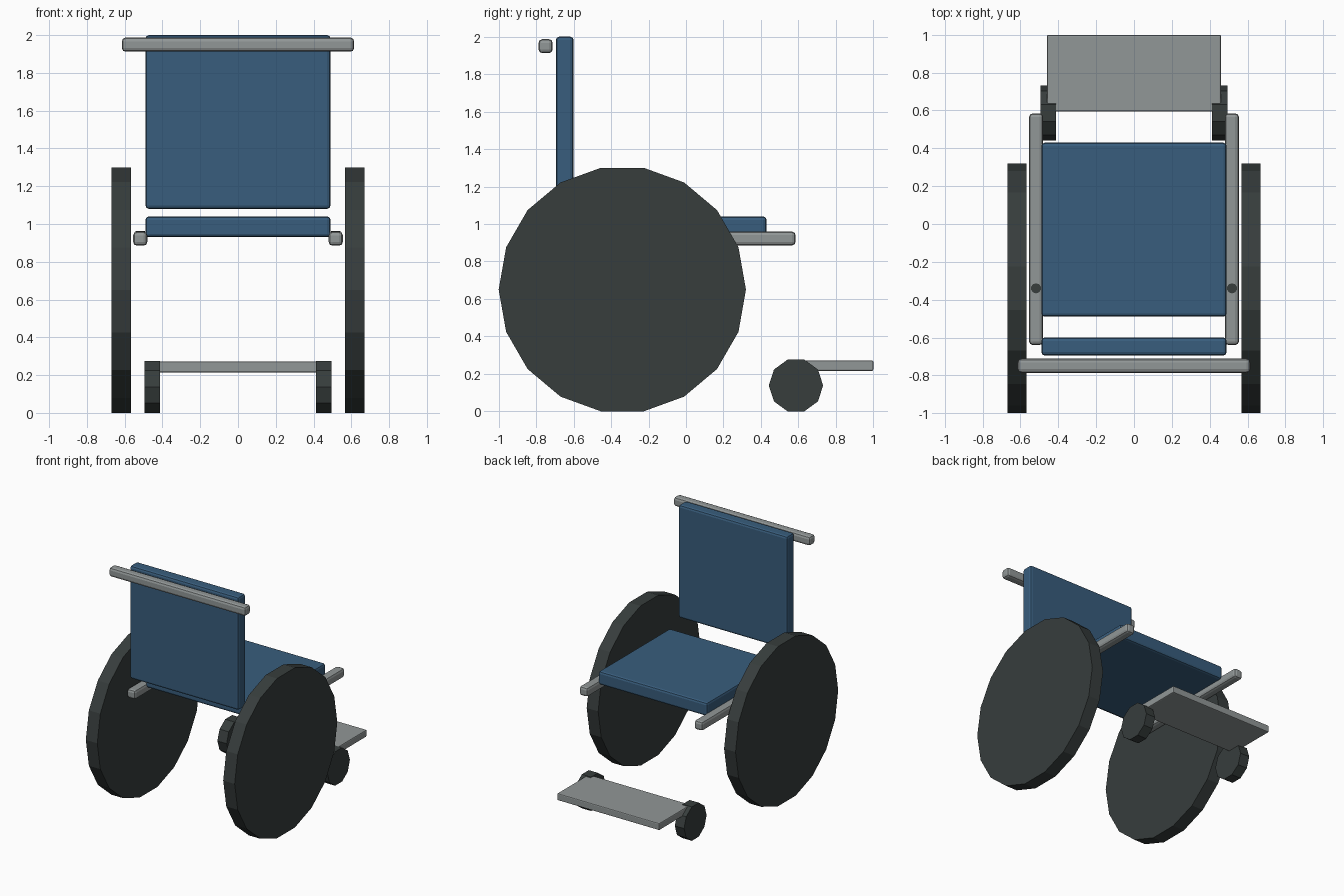
import bpy, bmesh, math
from mathutils import Matrix, Vector

if "Cube" in bpy.data.objects:
    bpy.data.objects.remove(bpy.data.objects["Cube"])


def material(name, rgb):
    m = bpy.data.materials.new(name)
    m.diffuse_color = (*rgb, 1)
    m.use_nodes = True
    m.node_tree.nodes["Principled BSDF"].inputs["Base Color"].default_value = m.diffuse_color
    return m


blue = material("blue_fabric", (0.040, 0.110, 0.205))
grey = material("grey_metal", (0.285, 0.310, 0.310))
dark = material("dark_rubber", (0.038, 0.047, 0.046))


def finish(name, bm, mat):
    me = bpy.data.meshes.new(name)
    bmesh.ops.recalc_face_normals(bm, faces=bm.faces)
    bm.to_mesh(me)
    bm.free()
    me.materials.append(mat)
    ob = bpy.data.objects.new(name, me)
    bpy.context.collection.objects.link(ob)
    return ob


def box(name, lo, hi, mat, bevel):
    """Box between two corners with rounded edges."""
    lo, hi = Vector(lo), Vector(hi)
    bm = bmesh.new()
    bmesh.ops.create_cube(bm, size=1, matrix=Matrix.Translation((lo + hi) / 2)
                          @ Matrix.Diagonal((*(hi - lo), 1)))
    bmesh.ops.bevel(bm, geom=bm.edges[:], offset=bevel, segments=2,
                    profile=0.5, affect='EDGES')
    return finish(name, bm, mat)


def wheel(name, x0, x1, y, z, r, sides, mat):
    """Faceted disc across x, with one corner pointing to +y."""
    bm = bmesh.new()
    ring = [bm.verts.new((x0, y + r * math.cos(a), z + r * math.sin(a)))
            for a in (2 * math.pi * i / sides for i in range(sides))]
    face = bm.faces.new(ring)
    ext = bmesh.ops.extrude_face_region(bm, geom=[face], use_keep_orig=True)
    moved = [v for v in ext["geom"] if isinstance(v, bmesh.types.BMVert)]
    bmesh.ops.translate(bm, verts=moved, vec=(x1 - x0, 0, 0))
    return finish(name, bm, mat)


# Fabric panels
box("seat", (-0.49, -0.49, 0.93), (0.49, 0.43, 1.04), blue, 0.018)
box("backrest", (-0.49, -0.695, 1.08), (0.49, -0.60, 2.0), blue, 0.018)

# Push bar and footrest
box("push_bar", (-0.615, -0.787, 1.912), (0.615, -0.712, 1.987), grey, 0.02)
box("footrest", (-0.46, 0.595, 0.215), (0.46, 1.0, 0.272), grey, 0.008)

# Side rails, rear wheels, casters and rail caps
for side, s in (("left", -1), ("right", 1)):
    xa, xb = sorted((s * 0.48, s * 0.555))
    box(side + "_rail", (xa, -0.64, 0.885), (xb, 0.585, 0.96), grey, 0.02)
    wheel(side + "_rear_wheel", s * 0.567, s * 0.67, -0.34, 0.65, 0.66, 18, dark)
    wheel(side + "_caster", s * 0.412, s * 0.495, 0.587, 0.138, 0.145, 10, dark)
    bm = bmesh.new()
    bmesh.ops.create_cone(bm, cap_ends=True, segments=10, radius1=0.027,
                          radius2=0.027, depth=0.006,
                          matrix=Matrix.Translation((s * 0.518, -0.34, 0.959)))
    finish(side + "_rail_cap", bm, dark)
